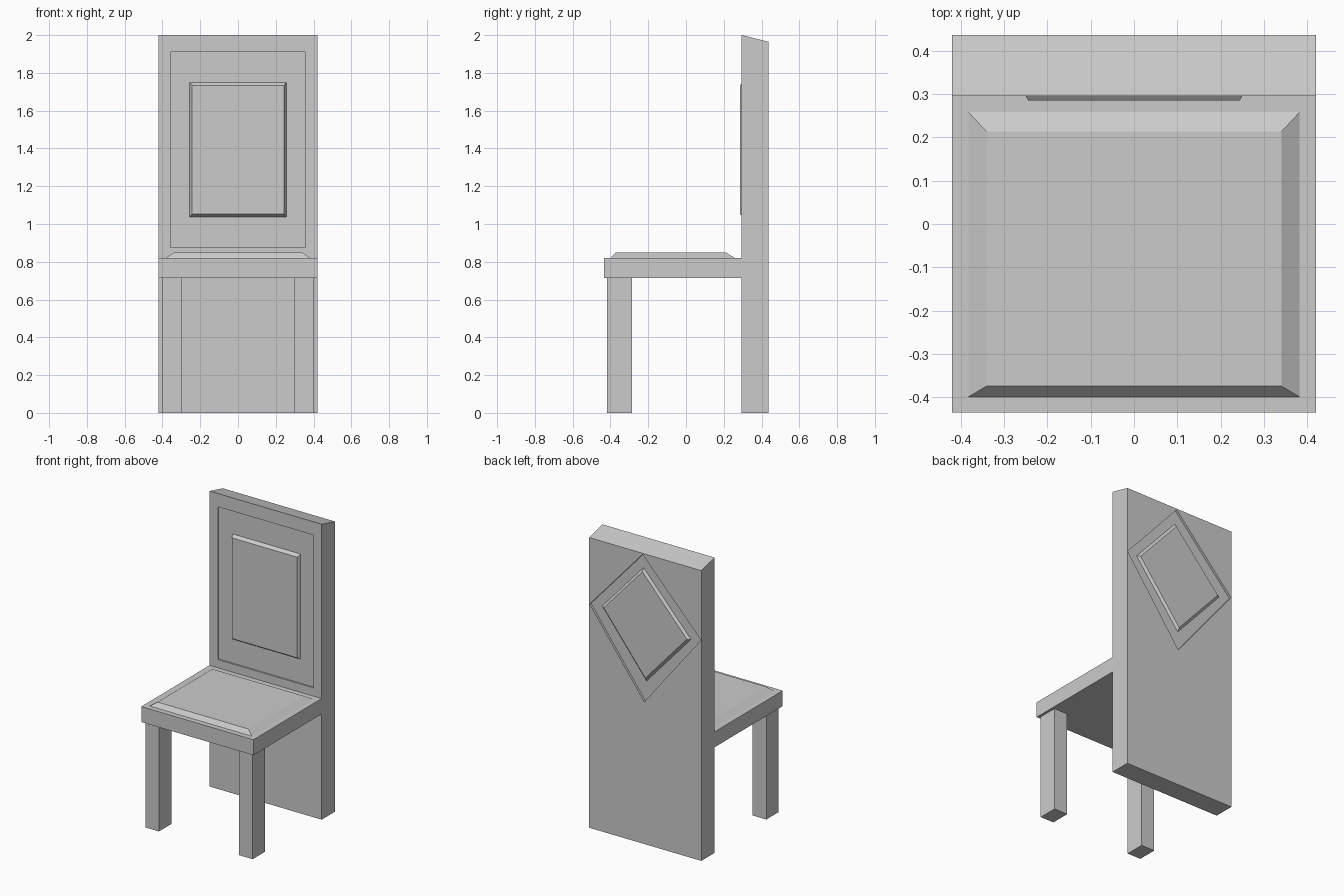
import bpy
import bmesh
from mathutils import Vector

cube = bpy.data.objects.get("Cube")
if cube:
    bpy.data.objects.remove(cube, do_unlink=True)

GREY = (0.6, 0.6, 0.6, 1)
mat = bpy.data.materials.new("plain grey")
mat.use_nodes = True
mat.diffuse_color = GREY
mat.node_tree.nodes["Principled BSDF"].inputs["Base Color"].default_value = GREY


def loft(name, start, end):
    """Closed solid between two loops with the same number of points."""
    bm = bmesh.new()
    a = [bm.verts.new(p) for p in start]
    b = [bm.verts.new(p) for p in end]
    bm.faces.new(a)
    bm.faces.new(b)
    for i in range(len(a)):
        j = (i + 1) % len(a)
        bm.faces.new((a[i], a[j], b[j], b[i]))
    bmesh.ops.recalc_face_normals(bm, faces=bm.faces)
    mesh = bpy.data.meshes.new(name)
    bm.to_mesh(mesh)
    bm.free()
    mesh.materials.append(mat)
    obj = bpy.data.objects.new(name, mesh)
    bpy.context.collection.objects.link(obj)
    return obj


def rect(x0, x1, v0, v1):
    return [(x0, v0), (x1, v0), (x1, v1), (x0, v1)]


def flat(points, z):
    return [(x, y, z) for x, y in points]


def upright(points, y):
    return [(x, y, z) for x, z in points]


def shrink(points, amount):
    """Scale an outline toward its centre."""
    c = sum((Vector(p) for p in points), Vector((0, 0))) / len(points)
    return [tuple(c + (Vector(p) - c) * (1 - amount)) for p in points]


def box(name, x0, x1, y0, y1, z0, z1):
    r = rect(x0, x1, y0, y1)
    return loft(name, flat(r, z0), flat(r, z1))


def cut(target, outline, y0, y1):
    """Sink a recess into the target."""
    cutter = loft("cutter", upright(outline, y0), upright(outline, y1))
    mod = target.modifiers.new("recess", "BOOLEAN")
    mod.operation = "DIFFERENCE"
    mod.solver = "EXACT"
    mod.object = cutter
    bpy.context.view_layer.objects.active = target
    bpy.ops.object.modifier_apply(modifier=mod.name)
    bpy.data.objects.remove(cutter, do_unlink=True)


HALF = 0.42
FRONT, BACK = 0.295, 0.436

# Backrest board reaching the floor, with a sloping top
profile = [(FRONT, 0), (BACK, 0), (BACK, 1.965), (FRONT, 2)]
board = loft("backrest_board",
             [(-HALF, y, z) for y, z in profile],
             [(HALF, y, z) for y, z in profile])

# Front recess with a bevelled panel
cut(board, rect(-0.358, 0.358, 0.876, 1.91), FRONT - 0.1, FRONT + 0.01)
loft("front_panel",
     upright(rect(-0.257, 0.257, 1.037, 1.752), FRONT + 0.012),
     upright(rect(-0.244, 0.244, 1.052, 1.734), FRONT - 0.01))

# Diamond recess on the rear with a bevelled panel
diamond = [(0.02, 1.957), (0.416, 1.515), (0.008, 0.962), (-0.417, 1.493)]
inner = [(0.023, 1.865), (0.335, 1.52), (0, 1.097), (-0.335, 1.47)]
cut(board, diamond, BACK - 0.015, BACK + 0.1)
loft("rear_panel",
     upright(inner, BACK - 0.017),
     upright(shrink(inner, 0.07), BACK - 0.001))

# Seat slab and raised cushion
box("seat", -HALF, HALF, -0.435, FRONT, 0.715, 0.82)
loft("seat_cushion",
     flat(rect(-0.384, 0.384, -0.4, 0.26), 0.819),
     flat(rect(-0.34, 0.34, -0.374, 0.213), 0.848))

# Front legs
for side, sign in (("left", 1), ("right", -1)):
    x0, x1 = sorted((sign * 0.3, sign * 0.402))
    box(side + "_front_leg", x0, x1, -0.418, -0.285, 0, 0.715)
